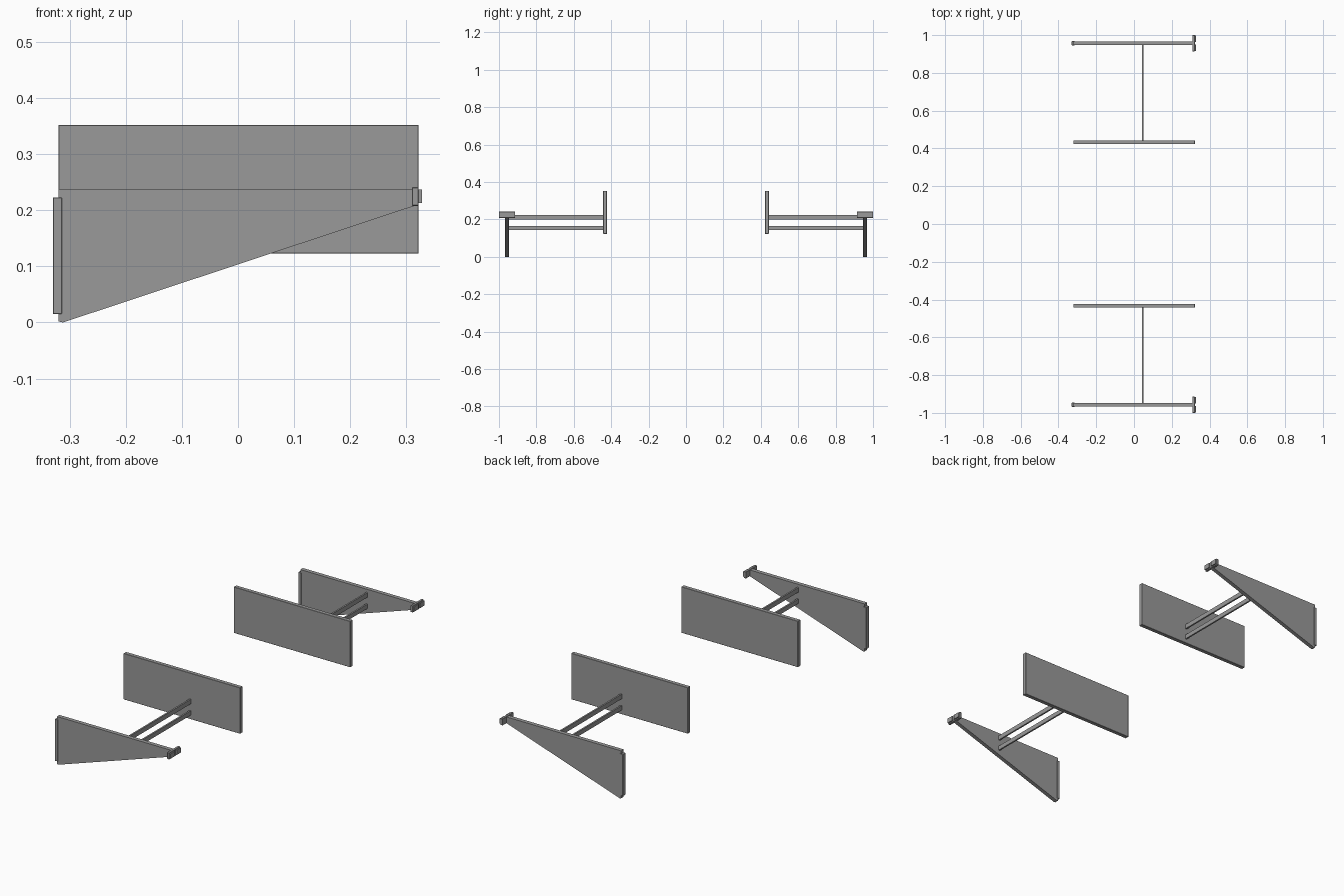
import bpy, bmesh

if "Cube" in bpy.data.objects:
    bpy.data.objects.remove(bpy.data.objects["Cube"])

# Dark grey finish shared by all parts
dark = bpy.data.materials.new("dark_grey")
dark.diffuse_color = (0.32, 0.32, 0.32, 1)
dark.use_nodes = True
dark.node_tree.nodes["Principled BSDF"].inputs["Base Color"].default_value = dark.diffuse_color


def prism(name, pts, y0, y1, bevel=0.0):
    """Extrude an XZ outline between two y values and mirror it across y = 0."""
    bm = bmesh.new()
    a = [bm.verts.new((x, y0, z)) for x, z in pts]
    b = [bm.verts.new((x, y1, z)) for x, z in pts]
    n = len(pts)
    bm.faces.new(a)
    bm.faces.new(b[::-1])
    for i in range(n):
        j = (i + 1) % n
        bm.faces.new((a[j], a[i], b[i], b[j]))
    bmesh.ops.recalc_face_normals(bm, faces=bm.faces)
    me = bpy.data.meshes.new(name)
    bm.to_mesh(me)
    bm.free()
    me.materials.append(dark)
    ob = bpy.data.objects.new(name, me)
    bpy.context.collection.objects.link(ob)
    if bevel:
        m = ob.modifiers.new("bevel", "BEVEL")
        m.width = bevel
        m.segments = 1
    mir = ob.modifiers.new("mirror", "MIRROR")
    mir.use_axis = (False, True, False)
    return ob


def box(name, x0, x1, y0, y1, z0, z1, bevel=0.0):
    return prism(name, [(x0, z0), (x1, z0), (x1, z1), (x0, z1)], y0, y1, bevel)


# Inner rectangular plate
box("inner_plate", -0.32, 0.322, 0.423, 0.443, 0.123, 0.352, 0.001)

# Outer tapered plate
prism("outer_plate", [(-0.32, 0.002), (-0.312, 0.0), (0.315, 0.208),
                      (0.315, 0.238), (-0.32, 0.238)], 0.947, 0.967)

# Raised strip wrapping the tall edge of the outer plate
box("edge_strip", -0.33, -0.314, 0.946, 0.968, 0.015, 0.223, 0.001)

# Pair of struts joining the plates
for name, z0, z1 in (("upper_strut", 0.2, 0.223), ("lower_strut", 0.144, 0.166)):
    box(name, 0.043, 0.051, 0.435, 0.955, z0, z1)

# Cross bar with two pads at the narrow tip
box("tip_crossbar", 0.31, 0.322, 0.914, 1.0, 0.208, 0.241, 0.001)
for name, y0, y1 in (("tip_pad_inner", 0.916, 0.95), ("tip_pad_outer", 0.964, 0.998)):
    box(name, 0.32, 0.328, y0, y1, 0.213, 0.237)
